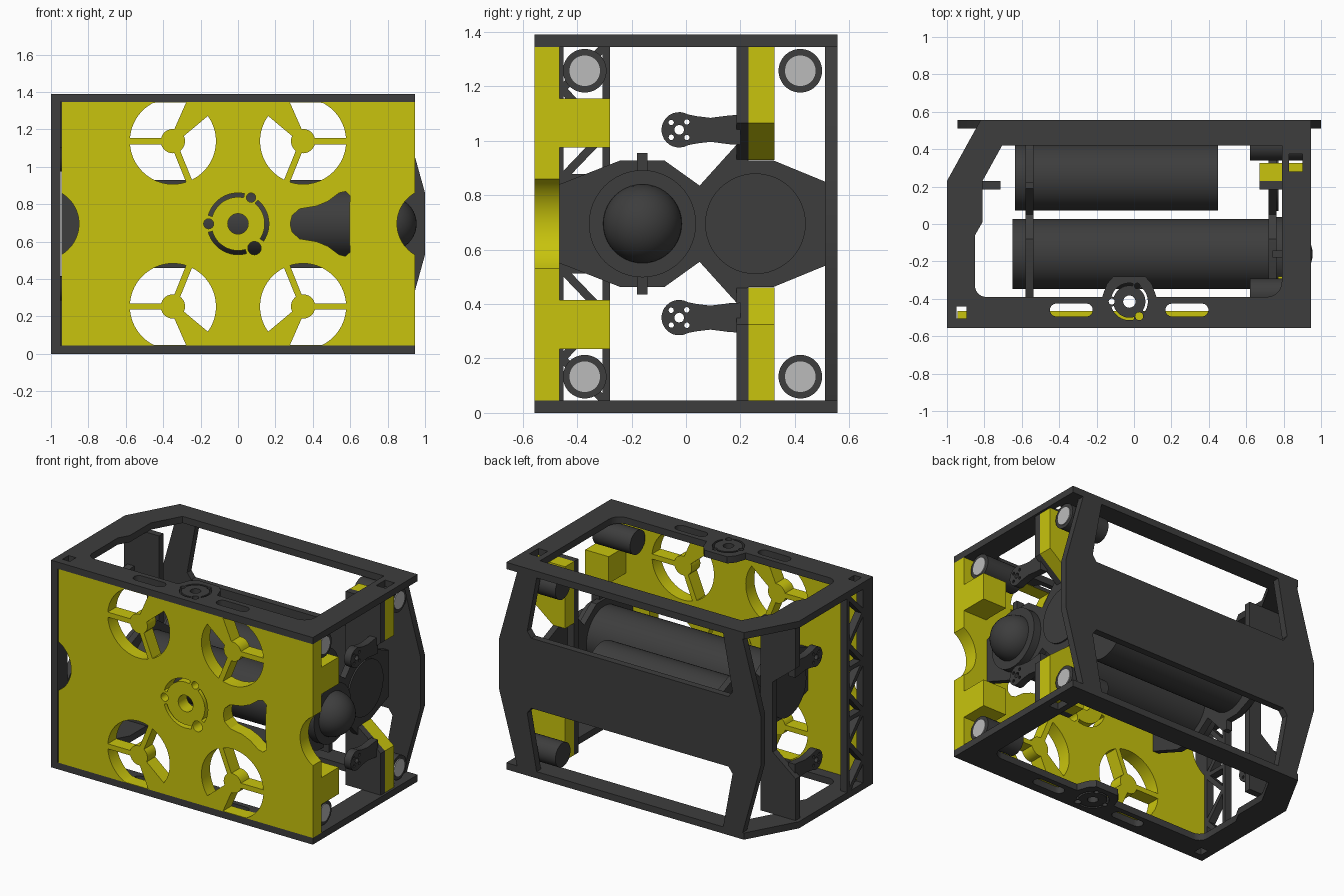
import bpy, bmesh, math
from mathutils import Matrix

if "Cube" in bpy.data.objects:
    bpy.data.objects.remove(bpy.data.objects["Cube"])

def material(name, rgb):
    m = bpy.data.materials.new(name)
    m.use_nodes = True
    m.diffuse_color = (*rgb, 1)
    m.node_tree.nodes["Principled BSDF"].inputs["Base Color"].default_value = (*rgb, 1)
    return m

black = material("charcoal black", (0.047, 0.047, 0.047))
yellow = material("float yellow", (0.58, 0.55, 0.004))
grey = material("lamp grey", (0.5, 0.5, 0.5))

MID = 0.695                 # mid height
TOP, BASE = 1.345, 0.045    # inner faces of the two end frames
AXES = {"X": Matrix(((0, 0, 1), (1, 0, 0), (0, 1, 0))),
        "Y": Matrix(((1, 0, 0), (0, 0, 1), (0, 1, 0))),
        "Z": Matrix.Identity(3)}

def finish(name, bm, mat):
    bmesh.ops.recalc_face_normals(bm, faces=bm.faces)
    me = bpy.data.meshes.new(name)
    bm.to_mesh(me)
    bm.free()
    me.materials.clear()
    me.materials.append(mat)
    ob = bpy.data.objects.new(name, me)
    bpy.context.collection.objects.link(ob)
    return ob

def plate(name, loops, axis, lo, hi, mat):
    """Outline plus hole loops, extruded along an axis from lo to hi."""
    cu = bpy.data.curves.new(name, "CURVE")
    cu.dimensions, cu.fill_mode, cu.extrude = "2D", "BOTH", (hi - lo) / 2
    for loop in loops:
        sp = cu.splines.new("POLY")
        sp.points.add(len(loop) - 1)
        for p, (u, v) in zip(sp.points, loop):
            p.co = (u, v, 0, 1)
        sp.use_cyclic_u = True
    tmp = bpy.data.objects.new(name + " curve", cu)
    bpy.context.collection.objects.link(tmp)
    me = bpy.data.meshes.new_from_object(tmp.evaluated_get(bpy.context.evaluated_depsgraph_get()))
    bpy.data.objects.remove(tmp)
    bm = bmesh.new()
    bm.from_mesh(me)
    bpy.data.meshes.remove(me)
    bmesh.ops.remove_doubles(bm, verts=bm.verts, dist=0.0001)
    for v in bm.verts:
        v.co.z += (lo + hi) / 2
    bm.transform(AXES[axis].to_4x4())
    return finish(name, bm, mat)

def rect(u0, u1, v0, v1):
    return [(u0, v0), (u1, v0), (u1, v1), (u0, v1)]

def box(name, x, y, z, mat):
    return plate(name, [rect(*x, *y)], "Z", *z, mat)

def arc(cu, cv, r, a0=0, a1=360, n=32):
    full = abs(a1 - a0) >= 360
    angles = [math.radians(a0 + (a1 - a0) * i / (n if full else n - 1)) for i in range(n)]
    return [(cu + r * math.cos(a), cv + r * math.sin(a)) for a in angles]

def band(cu, cv, r0, r1, a0, a1):
    return arc(cu, cv, r1, a0, a1, 16) + arc(cu, cv, r0, a1, a0, 16)

def slot(u, v, half, r):
    return arc(u + half, v, r, -90, 90, 8) + arc(u - half, v, r, 90, 270, 8)

def sym(points):
    """Mirror an open half outline about mid height."""
    return points + [(u, 2 * MID - v) for u, v in reversed(points)]

def tube(name, x0, x1, y, z, r, mat):
    return plate(name, [arc(y, z, r, n=48)], "X", x0, x1, mat)

def port(u, v, s=1.0):
    """Ring of three slots and bolt holes around a central hole."""
    loops = [arc(u, v, 0.055 * s, n=24), arc(u - 0.157 * s, v, 0.027 * s, n=16),
             arc(u + 0.07 * s, v + 0.14 * s, 0.025 * s, n=16),
             arc(u + 0.088 * s, v - 0.13 * s, 0.036 * s, n=16)]
    for a0, a1 in ((78, 164), (-34, 50), (196, 286)):
        loops.append(band(u, v, 0.143 * s, 0.165 * s, a0, a1))
    return loops

# Front float panel: spoked openings, centre port, side notches, pear window
def spoke_opening(cu, cv, sx, sz):
    loops = []
    for a0, a1 in ((68, 180), (180, 292), (-68, 40)):
        w, R, r = 0.017, 0.23, 0.065
        o, i = math.degrees(w / R), math.degrees(w / r)
        pts = arc(0, 0, R, a0 + o, a1 - o, 24) + arc(0, 0, r, a1 - i, a0 + i, 8)
        loops.append([(cu + sx * u, min(max(cv + sz * v, BASE + 0.002), TOP - 0.002)) for u, v in pts])
    return loops

front = [(-0.945, BASE), (0.945, BASE)] + arc(1.04, MID, 0.19, 240, 120, 20)
front += [(0.945, TOP), (-0.945, TOP)] + arc(-1.04, MID, 0.19, 60, -60, 20)
pear = sym([(0.28, 0.70), (0.29, 0.74), (0.33, 0.775), (0.42, 0.79), (0.48, 0.815),
            (0.54, 0.86), (0.575, 0.868), (0.6, 0.845), (0.595, 0.78)])
loops = [front, pear] + port(0, MID)
for sx in (1, -1):
    for sz in (1, -1):
        loops += spoke_opening(-sx * 0.348, MID + sz * 0.442, sx, sz)
plate("front float panel", loops, "Y", -0.556, -0.465, yellow)

# Top and bottom frames
outline = [(-1, -0.556), (0.945, -0.556), (0.945, 0.556), (-0.82, 0.556), (-1, 0.23)]
opening = [(-0.85, -0.06), (-0.81, 0.01), (-0.81, 0.23), (-0.705, 0.42), (0.79, 0.42)]
opening += arc(0.71, -0.31, 0.08, 0, -90, 8) + [(0.12, -0.39)]
opening += [(0.095, -0.32), (0.06, -0.28), (-0.11, -0.28), (-0.145, -0.32), (-0.17, -0.39)]
opening += arc(-0.79, -0.33, 0.06, 270, 180, 8)
holes = [slot(-0.335, -0.46, 0.08, 0.035), slot(0.283, -0.46, 0.08, 0.035),
         rect(-0.95, -0.895, -0.505, -0.44), rect(0.83, 0.9, 0.28, 0.375)]
holes += port(-0.025, -0.415, 0.6)
plate("bottom frame", [outline, opening] + holes, "Z", 0, BASE, black)
plate("top frame", [outline, opening] + holes, "Z", TOP, 1.39, black)

# Back panel: wide band with slanted legs above and below
def mirror_x(half):
    return half + [(0.055 - u, v) for u, v in reversed(half)]

leg = [(0.72, TOP), (0.79, 0.97), (0.76, 0.93)]
top_half = [(1.0, 0.86), (0.865, TOP)] + leg
right = mirror_x(top_half)
plate("back panel", [right + [(u, 2 * MID - v) for u, v in reversed(right)]],
      "Y", 0.51, 0.556, black)

# Lattice side panel
def bar(a, b, w):
    d = math.hypot(b[0] - a[0], b[1] - a[1])
    n = (-(b[1] - a[1]) / d * w / 2, (b[0] - a[0]) / d * w / 2)
    return [(p[0] + s * n[0], p[1] + s * n[1]) for p, s in ((a, 1), (b, 1), (b, -1), (a, -1))]

plate("lattice rear rail", [rect(-0.307, -0.28, BASE, TOP)], "X", -1, -0.95, black)
plate("lattice front rail", [rect(-0.556, -0.45, BASE, TOP)], "X", -1, -0.95, black)
levels = [BASE, 0.2, 0.365, 0.527, MID, 0.863, 1.025, 1.19, TOP]
for i, (z0, z1) in enumerate(zip(levels, levels[1:])):
    ends = (-0.455, -0.3) if i % 2 else (-0.3, -0.455)
    plate("lattice diagonal", [bar((ends[0], z0), (ends[1], z1), 0.03)], "X", -1, -0.95, black)
for z in (0.527, 0.863):
    plate("lattice rung", [rect(-0.46, -0.3, z - 0.014, z + 0.014)], "X", -1, -0.95, black)

# Hull cylinders and the cradle plates that carry them
tube("main hull", -0.65, 0.78, -0.16, MID, 0.188, black)
tube("rear hull", -0.635, 0.45, 0.25, MID, 0.178, black)
cradle = sym([(-0.465, 0.84), (-0.24, 0.928), (-0.08, 0.928), (0.05, 0.835), (0.19, 0.99),
              (0.225, 0.99), (0.225, 0.928), (0.32, 0.928), (0.51, 0.85)])
for x in (0.72, -0.58):
    plate("hull cradle", [cradle], "X", x, x + 0.042, black)
tube("rear hull cap", 0.762, 0.772, 0.255, MID, 0.185, black)

# Dome camera with flange and lugs
tube("dome flange", 0.76, 0.815, -0.16, MID, 0.197, black)
bpy.ops.mesh.primitive_uv_sphere_add(segments=40, ring_count=20, radius=0.145, location=(0.81, -0.16, MID))
dome = bpy.context.object
dome.name = "camera dome"
dome.data.materials.append(black)
for s in (1, -1):
    z = MID + s * 0.225
    box("flange lug", (0.74, 0.8), (-0.18, -0.142), (z - 0.035, z + 0.035), black)

# Posts on both sides, rear floats, hinged arms
tapered = [(0.67, BASE), (0.93, BASE), (0.93, 0.325), (0.76, 0.46)]
post = sym(tapered)
plate("post", [post], "Y", 0.185, 0.23, black)
plate("post", [[(-0.045 - u, v) for u, v in post]], "Y", 0.185, 0.23, black)
low = tapered + [(0.67, 0.46)]
plate("lower rear float", [low], "Y", 0.23, 0.325, yellow)
plate("upper rear float", [[(u, 2 * MID - v) for u, v in low]], "Y", 0.23, 0.325, yellow)
for s in (1, -1):
    z = MID + s * 0.345
    arm = [(0.2, z + 0.055), (0.16, z + 0.053), (0.09, z + 0.044), (0.04, z + 0.05)]
    arm += arc(-0.025, z, 0.065, 60, 300, 20)
    arm += [(0.04, z - 0.05), (0.09, z - 0.044), (0.16, z - 0.053), (0.2, z - 0.055)]
    pins = [arc(-0.025, z, 0.018, n=12)]
    pins += [arc(-0.025 + 0.04 * math.cos(a), z + 0.04 * math.sin(a), 0.01, n=10)
             for a in (0.8, 2.4, 3.9, 5.5)]
    for x in (0.85, -0.95):
        plate("hinged arm", [arm] + pins, "X", x, x + 0.05, black)
    # Float blocks behind the front panel
    zb = MID + s * 0.37
    box("float block", (0.77, 0.945), (-0.465, -0.28), (zb - 0.09, zb + 0.09), yellow)
    # Lamps
    for y in (-0.372, 0.42):
        zl = MID + s * 0.562
        tube("lamp body", 0.62, 0.9, y, zl, 0.08, black)
        tube("lamp lens", 0.9, 0.906, y, zl, 0.058, grey)

# Soft shading on round parts, crisp edges elsewhere
for ob in bpy.context.scene.objects:
    ob.select_set(ob.type == "MESH")
bpy.context.view_layer.objects.active = dome
bpy.ops.object.shade_smooth_by_angle(angle=math.radians(30))
